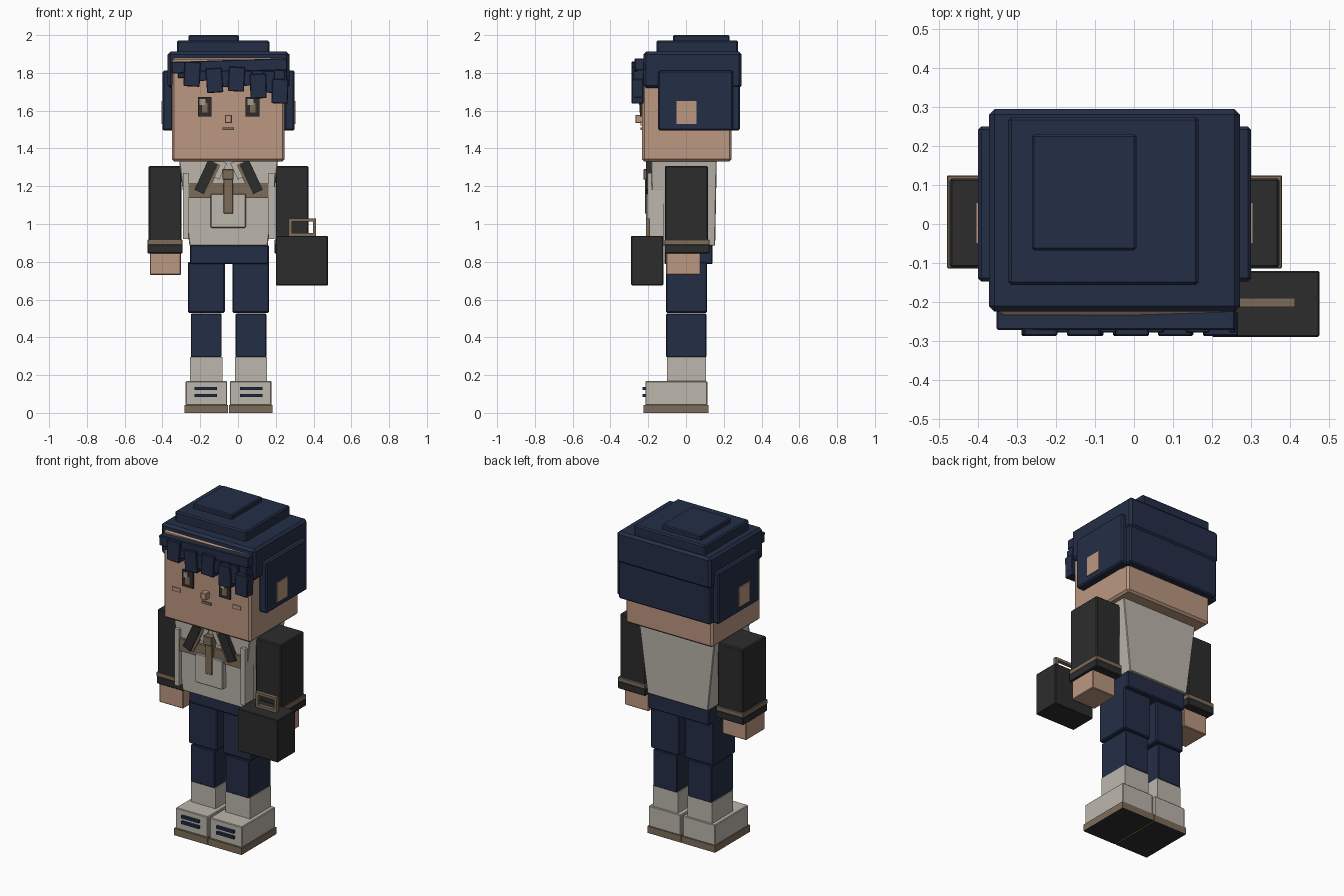
import bpy, bmesh, math
from mathutils import Matrix

AXIS = -0.05  # mirror plane of the body


def material(name, rgb):
    lin = [((c / 255 + 0.055) / 1.055) ** 2.4 for c in rgb]
    m = bpy.data.materials.new(name)
    m.diffuse_color = (*lin, 1)
    return m


NAVY = material("navy", (36, 46, 70))
SKIN = material("skin", (187, 151, 129))
CREAM = material("cream", (188, 183, 172))
BLACK = material("charcoal", (44, 44, 44))
BROWN = material("brown", (125, 108, 90))
EYE = material("eye_dark", (50, 44, 40))
GLINT = material("eye_glint", (165, 155, 142))


def box(name, x, y, z, mat, bevel=0.0, tilt=0.0, taper=None):
    """Box from min/max ranges; tilt turns it about y, taper scales the bottom."""
    size = [b - a for a, b in (x, y, z)]
    bm = bmesh.new()
    bmesh.ops.create_cube(bm, size=1.0, matrix=Matrix.Diagonal((*size, 1)))
    if taper:
        for v in bm.verts:
            if v.co.z < 0:
                v.co.x *= taper[0]
                v.co.y *= taper[1]
    me = bpy.data.meshes.new(name)
    bm.to_mesh(me)
    bm.free()
    me.materials.append(mat)
    ob = bpy.data.objects.new(name, me)
    ob.location = [(a + b) / 2 for a, b in (x, y, z)]
    ob.rotation_euler.y = math.radians(tilt)
    bpy.context.collection.objects.link(ob)
    if bevel:
        mod = ob.modifiers.new("chamfer", "BEVEL")
        mod.width = bevel
        mod.segments = 1
    return ob


def pair(name, x, y, z, mat, bevel=0.0, tilt=0.0):
    """Left box plus its mirror image across the body axis."""
    mx = (2 * AXIS - x[1], 2 * AXIS - x[0])
    return (box("left_" + name, x, y, z, mat, bevel, tilt),
            box("right_" + name, mx, y, z, mat, bevel, -tilt))


# Shoes: sole with a dark underside, upper, stripes, sock
for sole in pair("sole", (-0.282, -0.053), (-0.225, 0.118), (0, 0.042), BROWN):
    sole.data.materials.append(BLACK)
    for p in sole.data.polygons:
        p.material_index = int(p.normal.z < -0.5)
pair("shoe", (-0.277, -0.057), (-0.215, 0.113), (0.04, 0.168), CREAM, 0.004)
for z in (0.085, 0.12):
    pair("shoe_stripe", (-0.23, -0.11), (-0.23, -0.21), (z, z + 0.016), NAVY)
pair("sock", (-0.253, -0.083), (-0.1, 0.105), (0.16, 0.297), CREAM)

# Trousers
pair("shin", (-0.25, -0.087), (-0.105, 0.108), (0.295, 0.525), NAVY, 0.004)
pair("thigh", (-0.265, -0.07), (-0.106, 0.112), (0.53, 0.80), NAVY, 0.006)
box("hips", (-0.255, 0.163), (-0.115, 0.14), (0.787, 0.89), NAVY, 0.006)

# Torso tapering to the waist, with jacket edges
box("torso", (-0.312, 0.212), (-0.185, 0.163), (0.885, 1.34), CREAM, 0.004, 0,
    (0.79, 0.95))
pair("jacket_edge", (-0.292, -0.262), (-0.205, -0.12), (0.92, 1.27), CREAM)
box("chest_band", (-0.265, 0.162), (-0.198, -0.17), (1.137, 1.215), BROWN)
box("pocket", (-0.145, 0.042), (-0.213, -0.17), (0.98, 1.16), CREAM, 0.004)

# Collar, lapels and tie
pair("collar", (-0.165, -0.075), (-0.2, -0.15), (1.25, 1.345), CREAM, 0, 25)
pair("lapel_trim", (-0.193, -0.125), (-0.205, -0.16), (1.165, 1.335), BROWN, 0, 25)
pair("lapel", (-0.197, -0.141), (-0.212, -0.16), (1.162, 1.335), BLACK, 0, 25)
box("tie_knot", (-0.082, -0.024), (-0.225, -0.17), (1.235, 1.29), BROWN, 0.003)
box("tie", (-0.076, -0.026), (-0.218, -0.17), (1.055, 1.24), BROWN, 0.003)

# Arms
pair("sleeve", (-0.473, -0.298), (-0.112, 0.117), (0.85, 1.307), BLACK, 0.006)
pair("cuff", (-0.48, -0.293), (-0.114, 0.125), (0.845, 0.892), BLACK, 0.004)
pair("cuff_band", (-0.48, -0.293), (-0.114, 0.125), (0.888, 0.917), BROWN, 0.003)
pair("hand", (-0.467, -0.303), (-0.105, 0.077), (0.73, 0.85), SKIN, 0.004)

# Bag with a square handle
box("bag", (0.20, 0.476), (-0.29, -0.12), (0.675, 0.937), BLACK, 0.004)
for x in (0.268, 0.396):
    box("bag_handle_post", (x, x + 0.017), (-0.213, -0.19), (0.93, 1.03), BROWN)
for z in (0.937, 1.014):
    box("bag_handle_bar", (0.268, 0.413), (-0.213, -0.19), (z, z + 0.016), BROWN)

# Head and face
box("head", (-0.35, 0.247), (-0.233, 0.242), (1.332, 1.882), SKIN, 0.012)
for x, side in ((-0.213, "left"), (0.041, "right")):
    box(side + "_eye", (x, x + 0.073), (-0.243, -0.22), (1.57, 1.672), EYE)
    box(side + "_iris", (x + 0.022, x + 0.052), (-0.247, -0.22), (1.59, 1.64), BROWN)
    box(side + "_glint", (x + 0.01, x + 0.042), (-0.25, -0.22), (1.63, 1.662), GLINT)
pair("cheek", (-0.285, -0.23), (-0.24, -0.22), (1.522, 1.545), SKIN)
box("nose", (-0.07, -0.033), (-0.268, -0.22), (1.535, 1.578), SKIN, 0.003)
box("mouth", (-0.081, -0.02), (-0.241, -0.22), (1.497, 1.511), BROWN)

# Hair: cap, stepped crown, back and sides
box("hair_cap", (-0.372, 0.272), (-0.225, 0.295), (1.72, 1.912), NAVY, 0.014)
box("hair_crown", (-0.323, 0.166), (-0.157, 0.275), (1.90, 1.972), NAVY, 0.008)
box("hair_top", (-0.262, 0.006), (-0.068, 0.23), (1.96, 2.0), NAVY, 0.006)
box("hair_back", (-0.365, 0.265), (0.18, 0.285), (1.495, 1.74), NAVY, 0.008)
pair("hair_side", (-0.40, -0.345), (-0.147, 0.25), (1.495, 1.812), NAVY, 0.008)
pair("ear", (-0.405, -0.39), (-0.05, 0.055), (1.53, 1.652), SKIN)

# Fringe: slanted band, under layer and hanging strands
box("fringe_band", (-0.352, 0.26), (-0.272, -0.22), (1.805, 1.868), NAVY, 0.004, -1.8)
box("fringe_under", (-0.318, 0.258), (-0.262, -0.22), (1.765, 1.83), NAVY, 0.003, 1.5)
strands = ((-0.243, 1.728, 3), (-0.125, 1.695, -4), (-0.008, 1.702, 3),
           (0.107, 1.665, -2), (0.222, 1.638, 2))
for i, (x, low, tilt) in enumerate(strands):
    box("fringe_strand", (x - 0.043, x + 0.043), (-0.288, -0.225),
        (low, low + 0.13), NAVY, 0.004, tilt)
    box("fringe_gap_strand", (x + 0.025, x + 0.085 if i < 4 else x + 0.04),
        (-0.279, -0.225), (low + 0.03, 1.81), NAVY, 0.003, -tilt)
